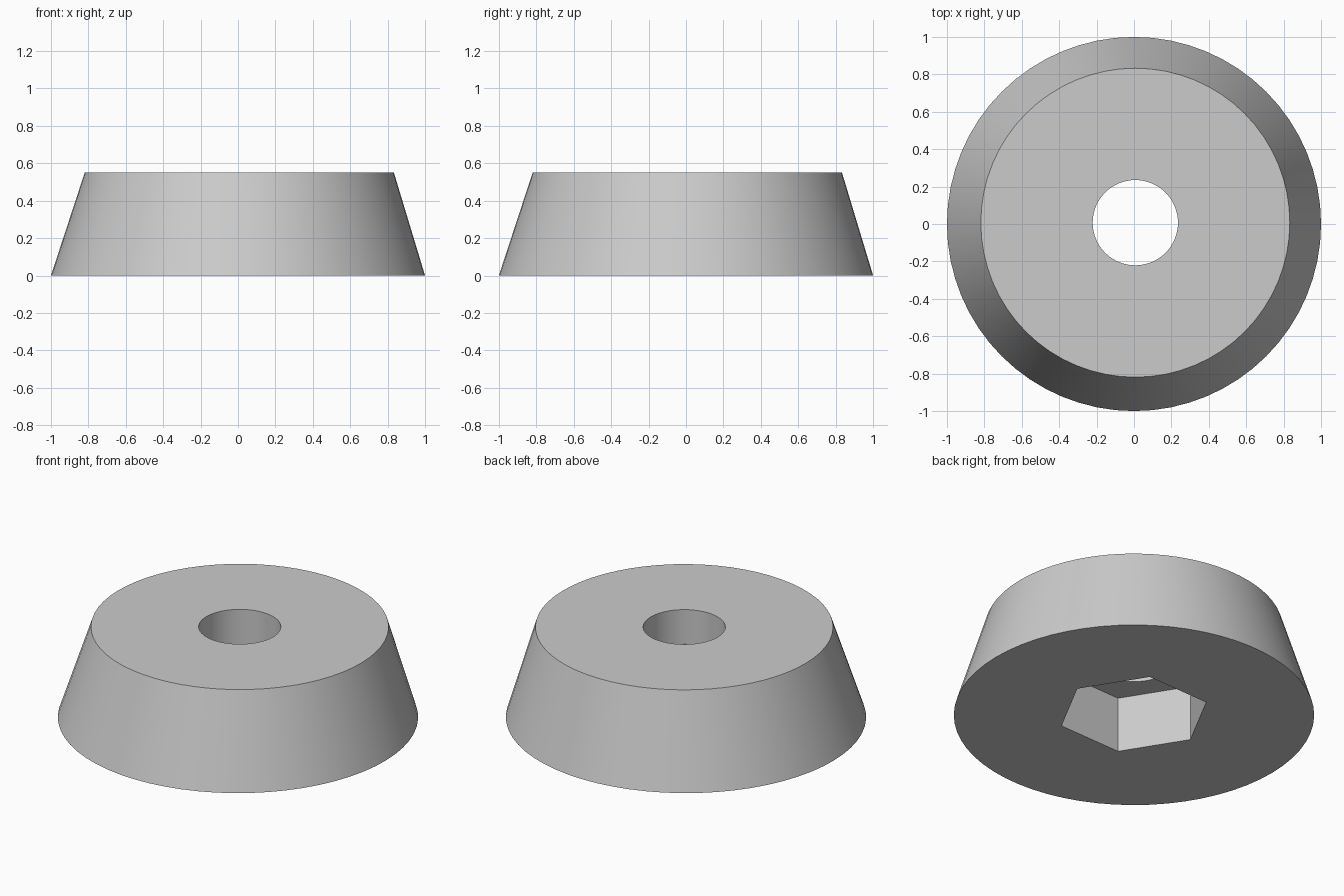
import bpy
import math

cube = bpy.data.objects.get("Cube")
if cube:
    bpy.data.objects.remove(cube, do_unlink=True)

HEIGHT = 0.552
POCKET = 0.34        # depth of the hexagonal recess
SHIFT = 0.007        # slight offset of the top and the bore from the base


def prism(name, sides, r_low, r_high, z_low, z_high, centre=0.0, turn=0.0):
    """Upright prism or frustum with its transform applied."""
    bpy.ops.mesh.primitive_cone_add(
        vertices=sides, radius1=r_low, radius2=r_high, depth=z_high - z_low,
        location=(centre, centre, (z_low + z_high) / 2), rotation=(0, 0, turn))
    ob = bpy.context.object
    ob.name = name
    bpy.ops.object.transform_apply(location=True, rotation=True, scale=True)
    return ob


# Tapered round foot
foot = prism("tapered_foot", 64, 1.0, 0.826, 0.0, HEIGHT)
for v in foot.data.vertices:
    if v.co.z > HEIGHT / 2:
        v.co.x += SHIFT
        v.co.y += SHIFT

# Hexagonal nut pocket below, round bolt hole all the way through
cutters = [
    prism("pocket_cutter", 6, 0.422, 0.422, -0.2, POCKET, SHIFT, math.radians(32)),
    prism("bolt_hole_cutter", 64, 0.228, 0.228, -0.3, HEIGHT + 0.2, SHIFT),
]
bpy.ops.object.select_all(action='DESELECT')
foot.select_set(True)
bpy.context.view_layer.objects.active = foot
for cutter in cutters:
    cutter.hide_render = True
    mod = foot.modifiers.new(cutter.name, 'BOOLEAN')
    mod.operation = 'DIFFERENCE'
    mod.solver = 'EXACT'
    mod.object = cutter
    bpy.ops.object.modifier_apply(modifier=mod.name)
for cutter in cutters:
    bpy.data.objects.remove(cutter, do_unlink=True)

# Single grey finish
grey = bpy.data.materials.new("light_grey")
grey.use_nodes = True
colour = (0.6, 0.6, 0.6, 1.0)
grey.diffuse_color = colour
grey.node_tree.nodes["Principled BSDF"].inputs["Base Color"].default_value = colour
foot.data.materials.clear()
foot.data.materials.append(grey)

bpy.ops.object.shade_smooth_by_angle(angle=math.radians(30))
